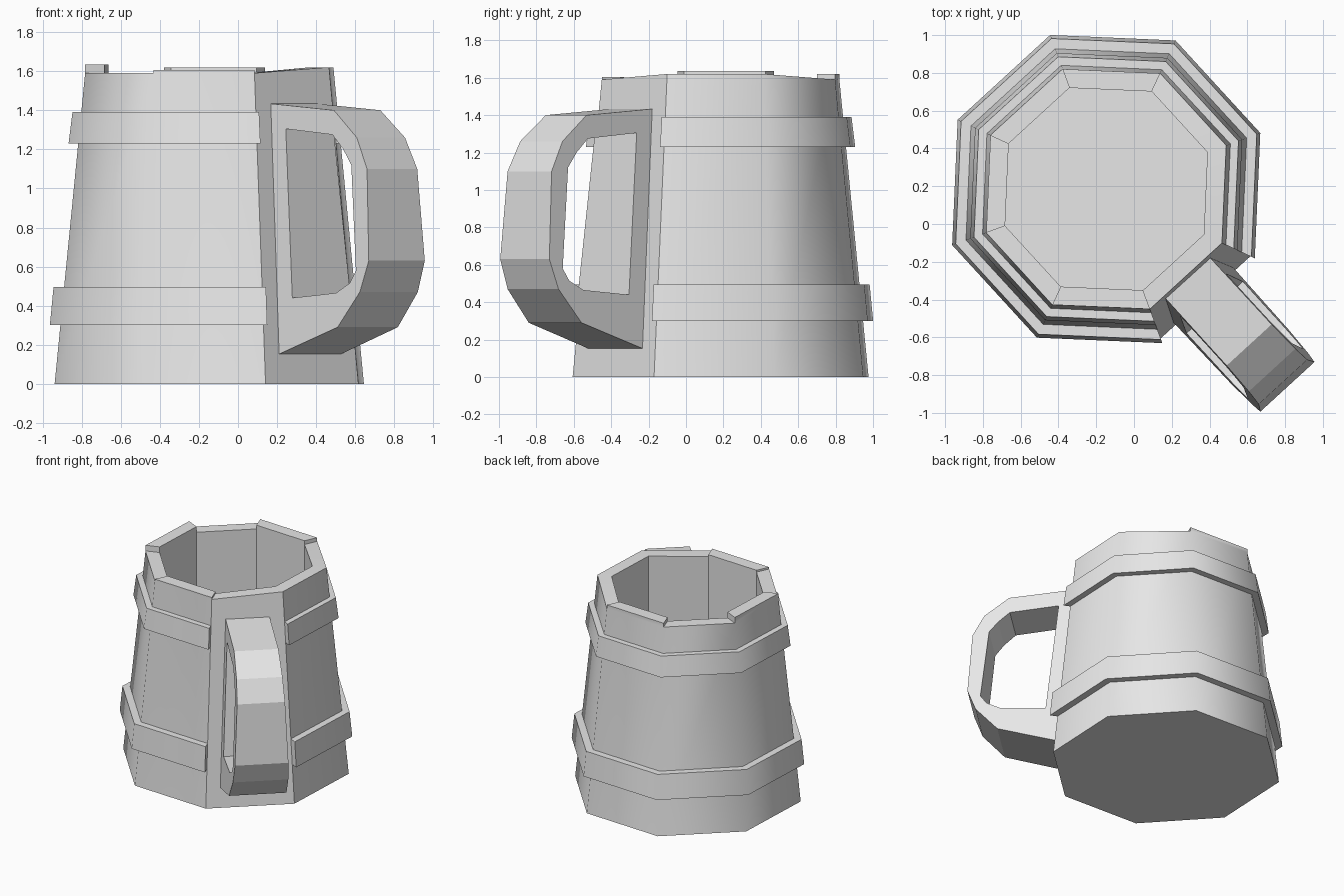
import bpy, bmesh, math
from mathutils import Vector

if "Cube" in bpy.data.objects:
    bpy.data.objects.remove(bpy.data.objects["Cube"], do_unlink=True)

CENTRE = Vector((-0.147, 0.185, 0))
SIDES = 8
BASE_R, TOP_R, INNER_R, RIM_Z, FLOOR_Z = 0.842, 0.676, 0.57, 1.59, 0.12

grey = bpy.data.materials.new("plain_grey")
grey.use_nodes = True
grey.diffuse_color = (0.8, 0.8, 0.8, 1)
grey.node_tree.nodes["Principled BSDF"].inputs["Base Color"].default_value = (0.8, 0.8, 0.8, 1)


def corner(i, r, z):
    """Corner i of the octagon; the side between corners 6 and 7 holds the handle."""
    a = math.radians(20 + 45 * i)
    return CENTRE + Vector((r * math.cos(a), r * math.sin(a), z))


def body_radius(z):
    return BASE_R + (TOP_R - BASE_R) * z / RIM_Z


def finish(bm, name, smooth_angle=None):
    bmesh.ops.recalc_face_normals(bm, faces=bm.faces)
    mesh = bpy.data.meshes.new(name)
    bm.to_mesh(mesh)
    bm.free()
    mesh.materials.append(grey)
    obj = bpy.data.objects.new(name, mesh)
    bpy.context.collection.objects.link(obj)
    if smooth_angle:
        bpy.ops.object.select_all(action="DESELECT")
        obj.select_set(True)
        bpy.context.view_layer.objects.active = obj
        bpy.ops.object.shade_smooth_by_angle(angle=math.radians(smooth_angle), keep_sharp_edges=True)
    return obj


# Hollow tapered body with an uneven stave rim
def make_body():
    bm = bmesh.new()
    lift = {0: 0.03, 7: 0.03}                   # corners that rise
    raised = {1: 1.62, 3: 1.635, 5: 1.605}      # staves that stand proud
    top_z = [RIM_Z + lift.get(i, 0) for i in range(SIDES)]

    def ring(r, zs):
        return [bm.verts.new(corner(i, r, zs[i])) for i in range(SIDES)]

    base = ring(BASE_R, [0] * SIDES)
    outer = ring(TOP_R, top_z)
    inner = ring(INNER_R, top_z)
    floor = ring(INNER_R, [FLOOR_Z] * SIDES)
    bm.faces.new(base)
    bm.faces.new(floor)
    for i in range(SIDES):
        j = (i + 1) % SIDES
        bm.faces.new((base[i], base[j], outer[j], outer[i]))
        bm.faces.new((inner[i], inner[j], floor[j], floor[i]))
        rim = [outer[i], outer[j], inner[j], inner[i]]
        if i in raised:
            cap = [bm.verts.new((v.co.x, v.co.y, raised[i])) for v in rim]
            for k in range(4):
                n = (k + 1) % 4
                bm.faces.new((rim[k], rim[n], cap[n], cap[k]))
            rim = cap
        bm.faces.new(rim)
    # Hard corners inside and on both edges of the handle stave
    hard = [(inner[i], floor[i]) for i in range(SIDES)] + [(base[i], outer[i]) for i in (6, 7)]
    for pair in hard:
        bm.edges.get(pair).smooth = False
    return finish(bm, "tankard_body", 50)


# Hoop round every stave except the handle stave
def make_hoop(name, z0, z1, r0, r1):
    bm = bmesh.new()
    sections = []
    for i in range(-1, 7):
        section = ((body_radius(z0) - 0.01, z0), (r0, z0), (r1, z1), (body_radius(z1) - 0.01, z1))
        sections.append([bm.verts.new(corner(i, r, z)) for r, z in section])
    for a, b in zip(sections, sections[1:]):
        for k in range(4):
            n = (k + 1) % 4
            bm.faces.new((a[k], b[k], b[n], a[n]))
    bm.faces.new(sections[0])
    bm.faces.new(sections[-1])
    return finish(bm, name, 50)


# Faceted loop handle, wider towards the bottom
def make_handle():
    outer = [(0.62, 1.435), (1.12, 1.40), (1.30, 1.26), (1.385, 1.10),
             (1.42, 0.63), (1.36, 0.47), (1.20, 0.29), (0.755, 0.15)]
    inner = [(0.76, 1.305), (1.115, 1.275), (1.20, 1.20), (1.265, 1.12),
             (1.325, 0.58), (1.28, 0.515), (1.18, 0.465), (0.85, 0.44)]
    a = math.radians(-47.5)
    out = Vector((math.cos(a), math.sin(a), 0))
    side = Vector((-math.sin(a), math.cos(a), 0))
    bm = bmesh.new()

    def loop(points, sign):
        return [bm.verts.new(CENTRE + out * u + side * sign * (0.16 + 0.043 * (1.43 - z))
                             + Vector((0, 0, z))) for u, z in points]

    loops = [loop(outer, -1), loop(outer, 1), loop(inner, 1), loop(inner, -1)]
    for p, q in zip(loops, loops[1:] + loops[:1]):
        for k in range(len(outer)):
            n = (k + 1) % len(outer)
            bm.faces.new((p[k], p[n], q[n], q[k]))
    return finish(bm, "handle")


make_body()
make_hoop("lower_hoop", 0.30, 0.495, 0.868, 0.848)
make_hoop("upper_hoop", 1.23, 1.39, 0.766, 0.745)
make_handle()
